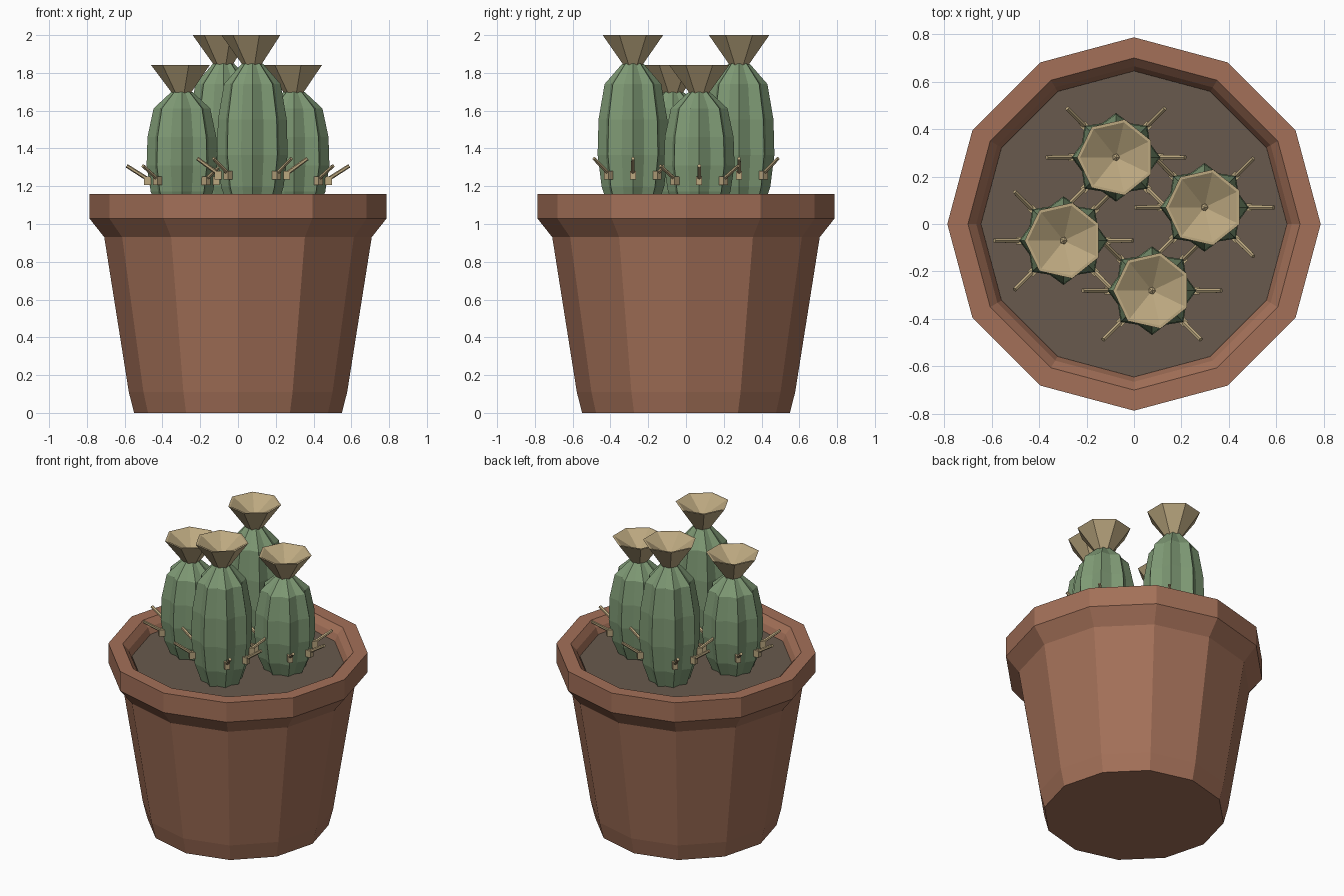
import bpy, bmesh, math
from mathutils import Matrix, Vector

if "Cube" in bpy.data.objects:
    bpy.data.objects.remove(bpy.data.objects["Cube"])


def material(name, rgb):
    m = bpy.data.materials.new(name)
    lin = [(c / 255 / 12.92) if c < 10 else ((c / 255 + 0.055) / 1.055) ** 2.4 for c in rgb]
    m.diffuse_color = (*lin, 1)
    m.use_nodes = True
    m.node_tree.nodes["Principled BSDF"].inputs["Base Color"].default_value = m.diffuse_color
    return m


CLAY = material("terracotta", (163, 112, 88))
SOIL = material("soil", (104, 90, 77))
GREEN = material("cactus green", (126, 153, 116))
TAN = material("straw tan", (188, 168, 128))


def finish(bm, name, mat, loc=(0, 0, 0)):
    bmesh.ops.recalc_face_normals(bm, faces=bm.faces[:])
    me = bpy.data.meshes.new(name)
    bm.to_mesh(me)
    bm.free()
    me.materials.append(mat)
    ob = bpy.data.objects.new(name, me)
    ob.location = loc
    bpy.context.collection.objects.link(ob)
    return ob


def lathe(name, profile, sides, mat, loc=(0, 0, 0), phase=0.0, valley=1.0):
    """Turn an (r, z) profile; every second column is scaled by valley."""
    bm = bmesh.new()
    rings = []
    for r, z in profile:
        if r == 0:
            rings.append([bm.verts.new((0, 0, z))] * sides)
            continue
        ring = []
        for i in range(sides):
            a = phase + 2 * math.pi * i / sides
            k = r * (valley if i % 2 else 1)
            ring.append(bm.verts.new((k * math.cos(a), k * math.sin(a), z)))
        rings.append(ring)
    for lo, hi in zip(rings, rings[1:]):
        for i in range(sides):
            j = (i + 1) % sides
            quad = [lo[i], lo[j], hi[j], hi[i]]
            bm.faces.new(list(dict.fromkeys(quad)))
    return finish(bm, name, mat, loc)


# Pot with rim, and the soil inside
lathe("pot", [(0, 0), (0.55, 0), (0.578, 0.11), (0.708, 0.93), (0.787, 1.03),
              (0.787, 1.16), (0.70, 1.16), (0.665, 1.12), (0.635, 1.05), (0, 1.05)], 12, CLAY)
lathe("soil", [(0, 1.055), (0.638, 1.055), (0.645, 1.08), (0, 1.08)], 12, SOIL)


def spines(name, loc, z, rise):
    """Small pads with a slanting needle on six of the eight ribs."""
    bm = bmesh.new()
    for deg in (0, 45, 135, 180, 225, 315):
        turn = Matrix.Rotation(math.radians(deg), 4, 'Z')
        pad = turn @ Matrix.Translation((0.182, 0, z)) @ Matrix.Diagonal((0.035, 0.032, 0.045, 1))
        bmesh.ops.create_cube(bm, size=1, matrix=pad)
        a, b = Vector((0.185, 0, z + 0.012)), Vector((0.292, 0, z + rise))
        rot = (b - a).to_track_quat('Z', 'Y').to_matrix().to_4x4()
        bmesh.ops.create_cone(bm, cap_ends=True, segments=6, radius1=0.011, radius2=0.010,
                              depth=(b - a).length,
                              matrix=turn @ Matrix.Translation((a + b) / 2) @ rot)
    return finish(bm, name, TAN, loc)


# Four cacti: position, body top, flower top, pad height, needle rise
plants = [("back", -0.076, 0.281, 1.85, 2.0, 1.257, 0.09),
          ("front", 0.076, -0.281, 1.85, 2.0, 1.257, 0.09),
          ("right", 0.297, 0.07, 1.70, 1.842, 1.228, 0.08),
          ("left", -0.297, -0.07, 1.70, 1.842, 1.228, 0.08)]
shape = [(0.122, 0.0), (0.165, 0.16), (0.187, 0.38), (0.182, 0.62), (0.150, 0.86), (0.055, 1.0)]
BASE = 1.07
for name, x, y, top, tip, pad, rise in plants:
    loc = (x, y, 0)
    body = [(r, BASE + t * (top - BASE)) for r, t in shape]
    lathe(name + "_cactus", [(0, BASE)] + body + [(0, top)], 16, GREEN, loc, valley=0.83)
    # Hollow funnel flower with a bud in the middle
    lathe(name + "_flower", [(0, top - 0.01), (0.05, top - 0.01), (0.164, tip), (0.151, tip),
                             (0, tip - 0.09)], 7, TAN, loc, phase=math.pi)
    bm = bmesh.new()
    bmesh.ops.create_icosphere(bm, subdivisions=1, radius=0.017,
                               matrix=Matrix.Translation((0, 0, tip - 0.085)))
    finish(bm, name + "_bud", TAN, loc)
    spines(name + "_spines", loc, pad, rise)
